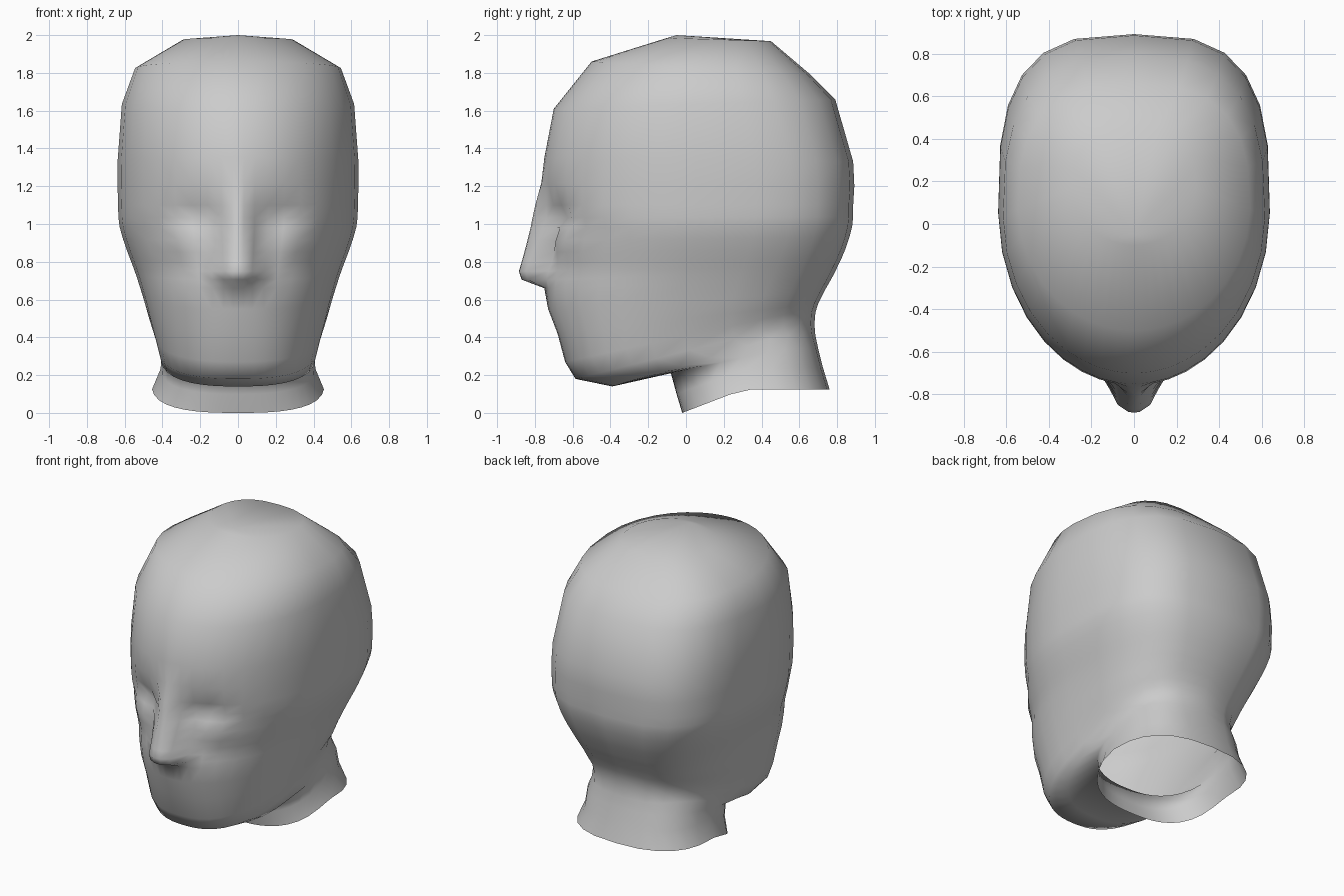
import bpy
import bmesh
import math

cube = bpy.data.objects.get("Cube")
if cube:
    bpy.data.objects.remove(cube, do_unlink=True)

COLUMNS = 16
CROWN = (0, -.05, 2)

# Rings from neck opening to crown:
# front y, front z, back y, back z, half width, rise
RINGS = [
    (-.02, 0, .76, .125, .455, 2.4),
    (-.05, .1, .725, .24, .41, 2),
    (-.08, .21, .70, .34, .405, 1.3),
    (-.39, .14, .685, .41, .41, 1.2),
    (-.585, .18, .68, .47, .42, 1.1),
    (-.64, .27, .685, .53, .44, 1.1),
    (-.68, .42, .70, .58, .47, 1),
    (-.73, .55, .73, .64, .497, 1),
    (-.75, .66, .77, .71, .525, 1),
    (-.74, .75, .805, .78, .552, 1),
    (-.74, .85, .845, .87, .588, 1),
    (-.745, .98, .88, .99, .627, 1),
    (-.755, 1.1, .885, 1.1, .635, 1),
    (-.75, 1.35, .885, 1.33, .637, 1),
    (-.70, 1.61, .79, 1.66, .615, 1),
    (-.50, 1.86, .66, 1.79, .545, 1),
    (-.10, 1.985, .45, 1.968, .29, 1),
]


def ring_points(front_y, front_z, back_y, back_z, width, rise):
    """Half outline: square jaw, rounder brow, back squarest at mid height."""
    middle, reach = (front_y + back_y) / 2, (back_y - front_y) / 2
    front_power = 2 / (2 + .7 * max(0, 1 - front_z / .7))
    back_power = 2 / (3.1 - .6 * abs(back_z - 1.1))
    points = []
    for i in range(COLUMNS + 1):
        angle = math.pi * (i / COLUMNS) ** 1.5
        c, s = math.cos(angle), max(0, math.sin(angle))
        power = front_power if c > 0 else back_power
        x = width * s ** power
        y = middle - reach * math.copysign(abs(c) ** power, c)
        along = min(1, rise * (y - front_y) / (back_y - front_y))
        points.append([x, y, front_z + (back_z - front_z) * along])
    return points


def halfway(rows):
    """Smooth in-between ring from four neighbouring rings."""
    return [[(9 * (b + c) - a - d) / 16 for a, b, c, d in zip(*points)]
            for points in zip(*rows)]


def dent(p, x, z, size_x, size_z, depth):
    """Soft push into the face (negative depth bulges out)."""
    if p[1] < -.3:
        p[1] += depth * math.exp(-((p[0] - x) / size_x) ** 2 - ((p[2] - z) / size_z) ** 2)


def shape_face(p):
    x, y, z = p
    # eye sockets, inner corners, lids and cheekbones
    dent(p, .22, 1.05, .11, .06, .07)
    dent(p, .15, .93, .05, .10, .03)
    dent(p, .30, .90, .09, .06, -.02)
    dent(p, .44, .96, .06, .06, .02)
    # nose wedge, with an undercut below the tip
    if y < -.5 and .68 < z < 1.25:
        down = min(1, (1.25 - z) / .5)
        width = .06 + .085 * down
        height = .145 * down * min(1, (z - .68) / .03)
        p[1] -= height * max(0, 1 - (x / width) ** 2.5)


# Add in-between rings across the face, then sculpt it
rings = [ring_points(*r) for r in RINGS]
rows = []
for i, ring in enumerate(rings):
    rows.append(ring)
    if .6 < RINGS[i][1] < 1.2:
        rows.append(halfway(rings[i - 1:i + 3]))
for row in rows:
    for point in row:
        shape_face(point)

# Skin the half head and close the crown; the neck stays open
bm = bmesh.new()
grid = [[bm.verts.new(p) for p in row] for row in rows]
for low, high in zip(grid, grid[1:]):
    for i in range(COLUMNS):
        bm.faces.new((low[i], low[i + 1], high[i + 1], high[i]))
crown = bm.verts.new(CROWN)
for a, b in zip(grid[-1], grid[-1][1:]):
    bm.faces.new((a, b, crown))
for face in bm.faces:
    face.smooth = True
bm.normal_update()

mesh = bpy.data.meshes.new("head")
bm.to_mesh(mesh)
bm.free()
head = bpy.data.objects.new("head", mesh)
bpy.context.collection.objects.link(head)

mirror = head.modifiers.new("mirror", "MIRROR")
mirror.use_clip = True
mirror.merge_threshold = .001

# Plain grey material
grey = bpy.data.materials.new("plain grey")
grey.use_nodes = True
colour = (.6, .6, .6, 1)
grey.diffuse_color = colour
grey.node_tree.nodes["Principled BSDF"].inputs["Base Color"].default_value = colour
mesh.materials.append(grey)
